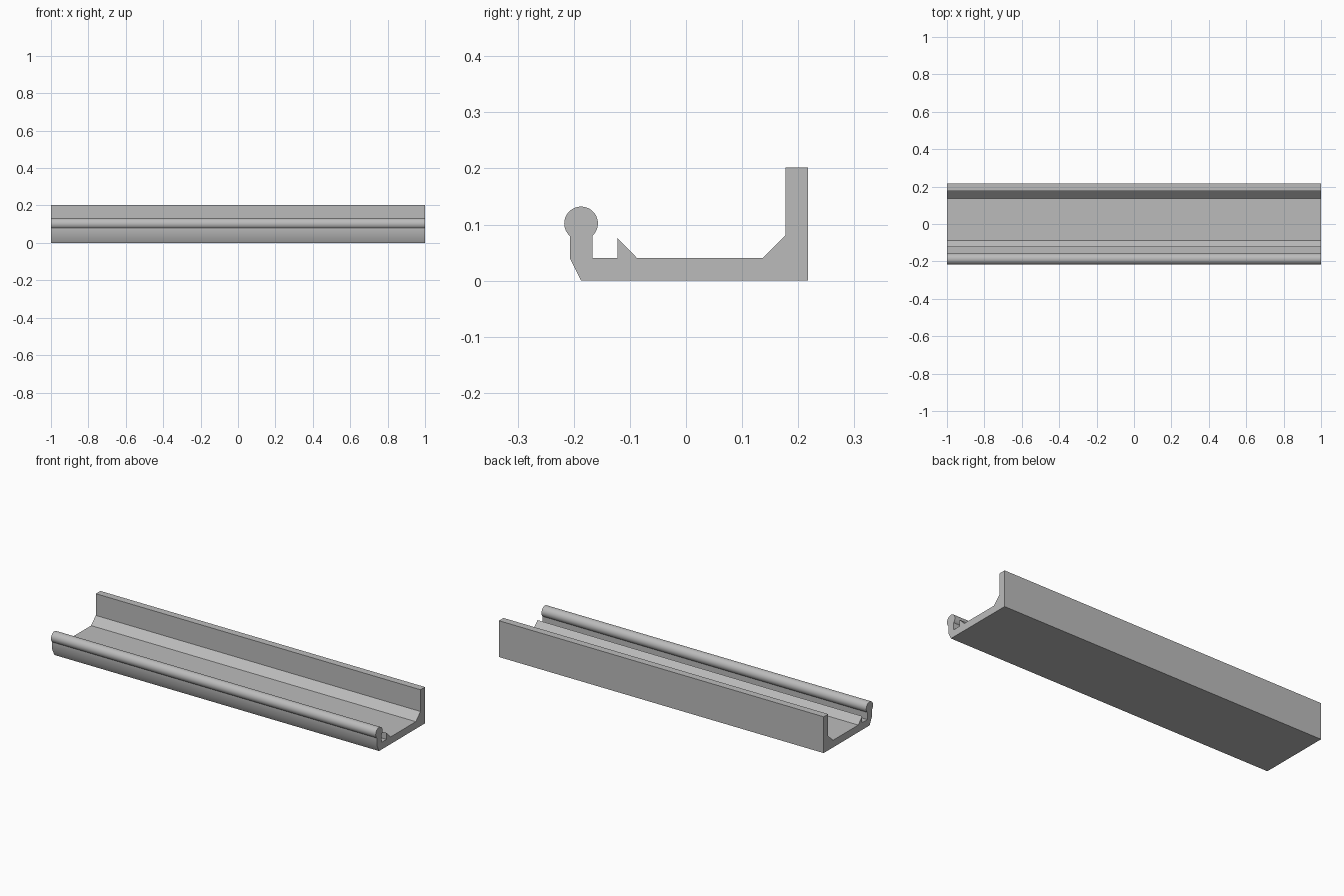
import bpy
import bmesh
from math import cos, sin, pi, asin, radians

cube = bpy.data.objects.get("Cube")
if cube:
    bpy.data.objects.remove(cube, do_unlink=True)

LENGTH = 2.0
WALL = 0.04          # thickness of floor, back wall and front lip
BACK = 0.217         # outer face of the back wall
BEAD_Y, BEAD_Z, BEAD_R = -0.187, 0.102, 0.03
BEAD_STEPS = 40

grey = bpy.data.materials.new("plain grey")
grey.use_nodes = True
colour = (0.5, 0.5, 0.5, 1)
grey.diffuse_color = colour
grey.node_tree.nodes["Principled BSDF"].inputs["Base Color"].default_value = colour

# Cross-section: floor, back wall with fillet, small retaining ridge
profile = [
    (BEAD_Y, 0), (BACK, 0), (BACK, 0.202), (BACK - WALL, 0.202),
    (BACK - WALL, 0.081), (0.136, WALL),
    (-0.087, WALL), (-0.122, 0.076), (-0.122, WALL),
    (BEAD_Y + WALL / 2, WALL),
]
# Round bead on top of the front lip, starting and ending at the neck
gap = asin(WALL / 2 / BEAD_R)
start, sweep = -pi / 2 + gap, 2 * (pi - gap)
for i in range(BEAD_STEPS + 1):
    a = start + sweep * i / BEAD_STEPS
    profile.append((BEAD_Y + BEAD_R * cos(a), BEAD_Z + BEAD_R * sin(a)))
# Outer face of the front lip
profile.append((BEAD_Y - WALL / 2, WALL))

# Extrude the section along the length
bm = bmesh.new()
section = bm.faces.new([bm.verts.new((-LENGTH / 2, y, z)) for y, z in profile])
extruded = bmesh.ops.extrude_face_region(bm, geom=[section], use_keep_orig=True)
moved = [v for v in extruded["geom"] if isinstance(v, bmesh.types.BMVert)]
bmesh.ops.translate(bm, verts=moved, vec=(LENGTH, 0, 0))
bmesh.ops.recalc_face_normals(bm, faces=bm.faces)

mesh = bpy.data.meshes.new("channel_rail")
bm.to_mesh(mesh)
bm.free()
mesh.materials.append(grey)
rail = bpy.data.objects.new("channel_rail", mesh)
bpy.context.collection.objects.link(rail)

# Smooth bead, crisp corners
bpy.ops.object.select_all(action="DESELECT")
rail.select_set(True)
bpy.context.view_layer.objects.active = rail
bpy.ops.object.shade_smooth_by_angle(angle=radians(30))
